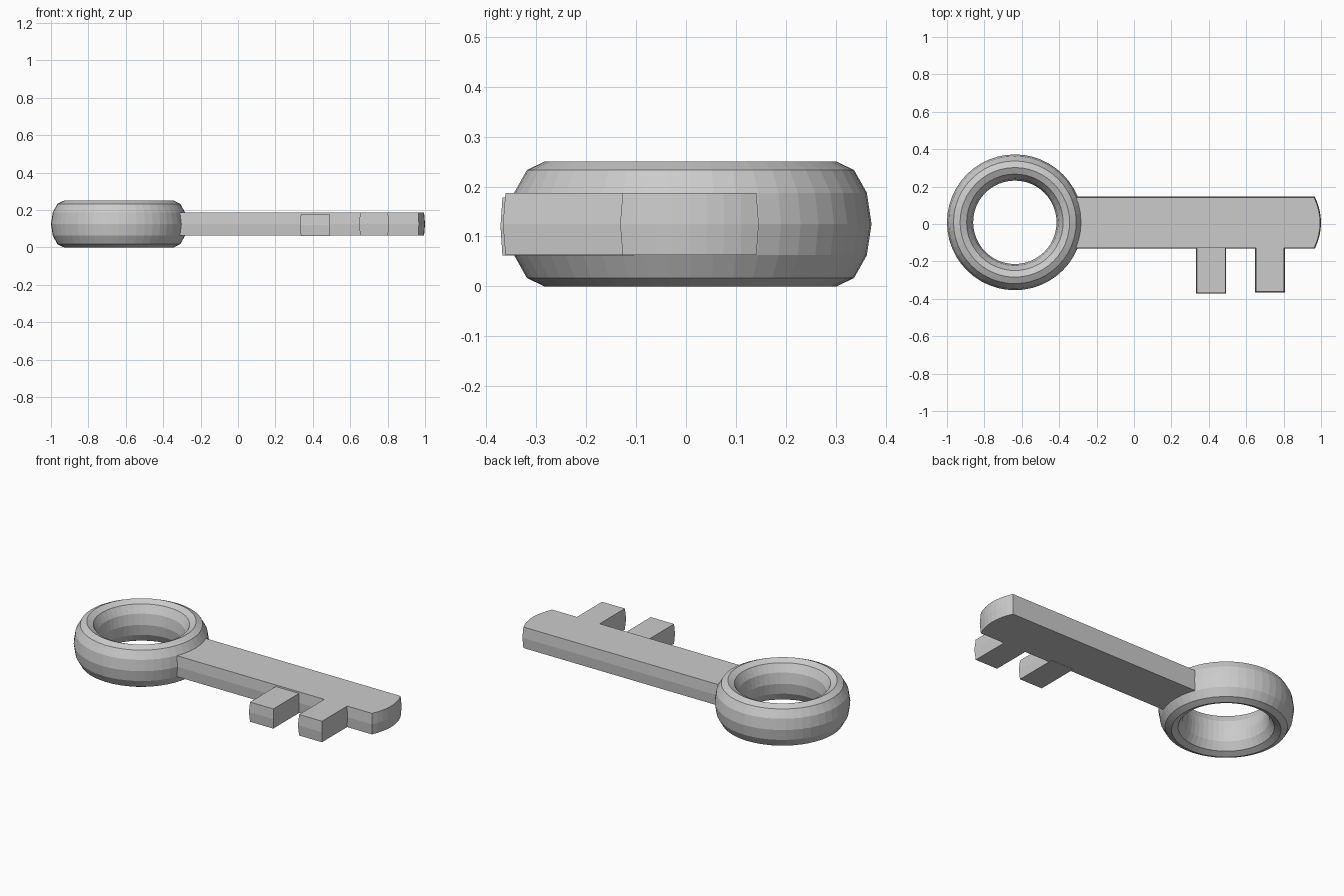
import bpy, bmesh, math
from mathutils import Vector

cube = bpy.data.objects.get("Cube")
if cube:
    bpy.data.objects.remove(cube, do_unlink=True)

metal = bpy.data.materials.new("plain_grey")
metal.use_nodes = True
GREY = (0.6, 0.6, 0.6, 1)
metal.diffuse_color = GREY
metal.node_tree.nodes["Principled BSDF"].inputs["Base Color"].default_value = GREY


def finish(name, bm):
    bmesh.ops.recalc_face_normals(bm, faces=bm.faces)
    mesh = bpy.data.meshes.new(name)
    bm.to_mesh(mesh)
    bm.free()
    mesh.materials.append(metal)
    obj = bpy.data.objects.new(name, mesh)
    bpy.context.collection.objects.link(obj)
    return obj


def shrink(points, amount):
    """Move a counter-clockwise outline inward with mitred corners."""
    result = []
    for i, p in enumerate(points):
        a = (p - points[i - 1]).normalized()
        b = (points[(i + 1) % len(points)] - p).normalized()
        na, nb = Vector((-a.y, a.x)), Vector((-b.y, b.x))
        result.append(p + (na + nb) * amount / (1 + na.dot(nb)))
    return result


def bulged_slab(name, outline, bottom, top, bulge):
    """Flat slab whose side walls swell slightly at mid height."""
    points = [Vector(p) for p in outline]
    bm = bmesh.new()
    small = shrink(points, bulge)
    layers = ((small, bottom), (points, (bottom + top) / 2), (small, top))
    rings = [[bm.verts.new((p.x, p.y, z)) for p in ring] for ring, z in layers]
    n = len(points)
    for low, high in zip(rings, rings[1:]):
        for i in range(n):
            j = (i + 1) % n
            bm.faces.new((low[i], low[j], high[j], high[i]))
    bm.faces.new(rings[0][::-1])
    bm.faces.new(rings[-1])
    return finish(name, bm)


# Ring handle: a tall oval section spun about the vertical axis
bm = bmesh.new()
centre = Vector((-0.637, 0.009, 0.125))
section = []
for i in range(12):
    a = math.tau * i / 12
    section.append(bm.verts.new(
        centre + Vector((0.293 + 0.07 * math.cos(a), 0, 0.125 * math.sin(a)))))
edges = [bm.edges.new((section[i - 1], section[i])) for i in range(12)]
bmesh.ops.spin(bm, geom=section + edges, cent=centre, axis=(0, 0, 1),
               angle=math.tau, steps=48, use_merge=True)
bmesh.ops.remove_doubles(bm, verts=bm.verts, dist=0.0005)
finish("ring_handle", bm)

# Shaft with the end tooth and a rounded tip
LOW, HIGH = -0.132, 0.146
mid, half = (LOW + HIGH) / 2, (HIGH - LOW) / 2
tip = []
for i in range(9):
    t = -1 + i / 4
    tip.append((1.0 - 0.033 * t * t, mid + half * t))
outline = [(-0.36, LOW), (0.648, LOW), (0.648, -0.367), (0.807, -0.367),
           (0.807, LOW)] + tip + [(-0.36, HIGH)]
bulged_slab("shaft", outline, 0.063, 0.187, 0.005)

# Inner tooth, a little lower than the shaft
bulged_slab("inner_tooth",
            [(0.332, -0.372), (0.492, -0.372), (0.492, -0.1), (0.332, -0.1)],
            0.062, 0.178, 0.004)
